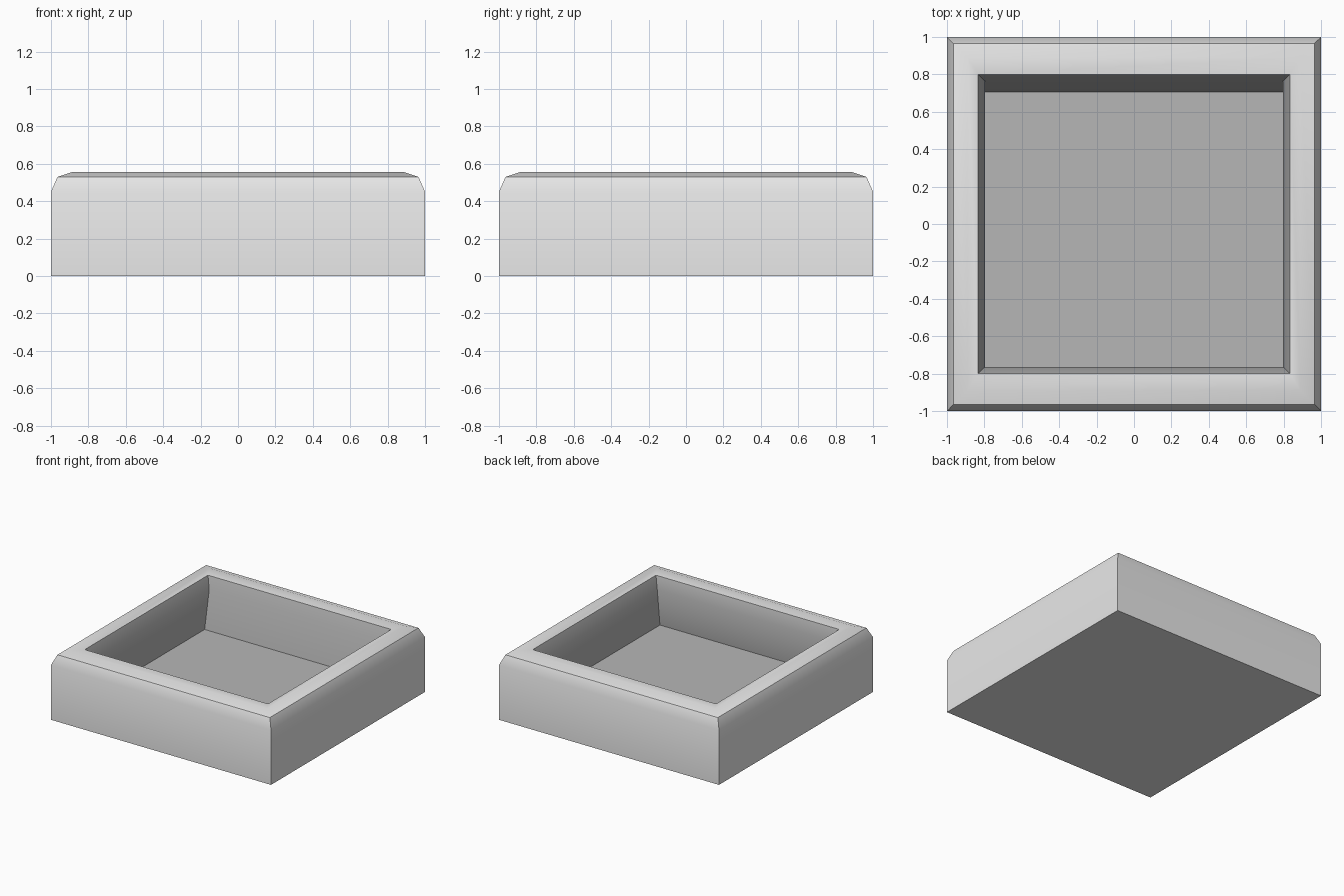
import bpy, bmesh, math

if "Cube" in bpy.data.objects:
    bpy.data.objects.remove(bpy.data.objects["Cube"])

def material(name, v):
    m = bpy.data.materials.new(name)
    m.diffuse_color = (v, v, v, 1)
    m.use_nodes = True
    m.node_tree.nodes["Principled BSDF"].inputs["Base Color"].default_value = m.diffuse_color
    return m

light = material("light grey", 0.8)
dark = material("mid grey", 0.47)

# Rectangular rings (half width x, y min, y max, z) from base, over the rim, to the pit floor
rings = [
    (1.0, -1.0, 1.0, 0.0),
    (1.0, -1.0, 1.0, 0.45),
    (0.965, -0.965, 0.965, 0.53),
    (0.89, -0.89, 0.89, 0.555),
    (0.833, -0.80, 0.80, 0.545),
    (0.797, -0.765, 0.765, 0.45),
    (0.797, -0.80, 0.705, 0.145),
]
RIM = 4  # inside faces start at this ring

bm = bmesh.new()
loops = [[bm.verts.new(p) for p in
          ((-x, y0, z), (x, y0, z), (x, y1, z), (-x, y1, z))]
         for x, y0, y1, z in rings]

# Walls and rim
for k in range(len(loops) - 1):
    a, b = loops[k], loops[k + 1]
    for i in range(4):
        j = (i + 1) % 4
        f = bm.faces.new((a[i], a[j], b[j], b[i]))
        f.material_index = 1 if k >= RIM else 0

# Underside and pit floor
bm.faces.new(loops[0][::-1])
bm.faces.new(loops[-1]).material_index = 1

me = bpy.data.meshes.new("square_tray")
bm.to_mesh(me)
bm.free()
me.materials.append(light)
me.materials.append(dark)
ob = bpy.data.objects.new("square_tray", me)
bpy.context.collection.objects.link(ob)

# Soft rim, sharp corners
bpy.context.view_layer.objects.active = ob
ob.select_set(True)
bpy.ops.object.shade_smooth_by_angle(angle=math.radians(35))
